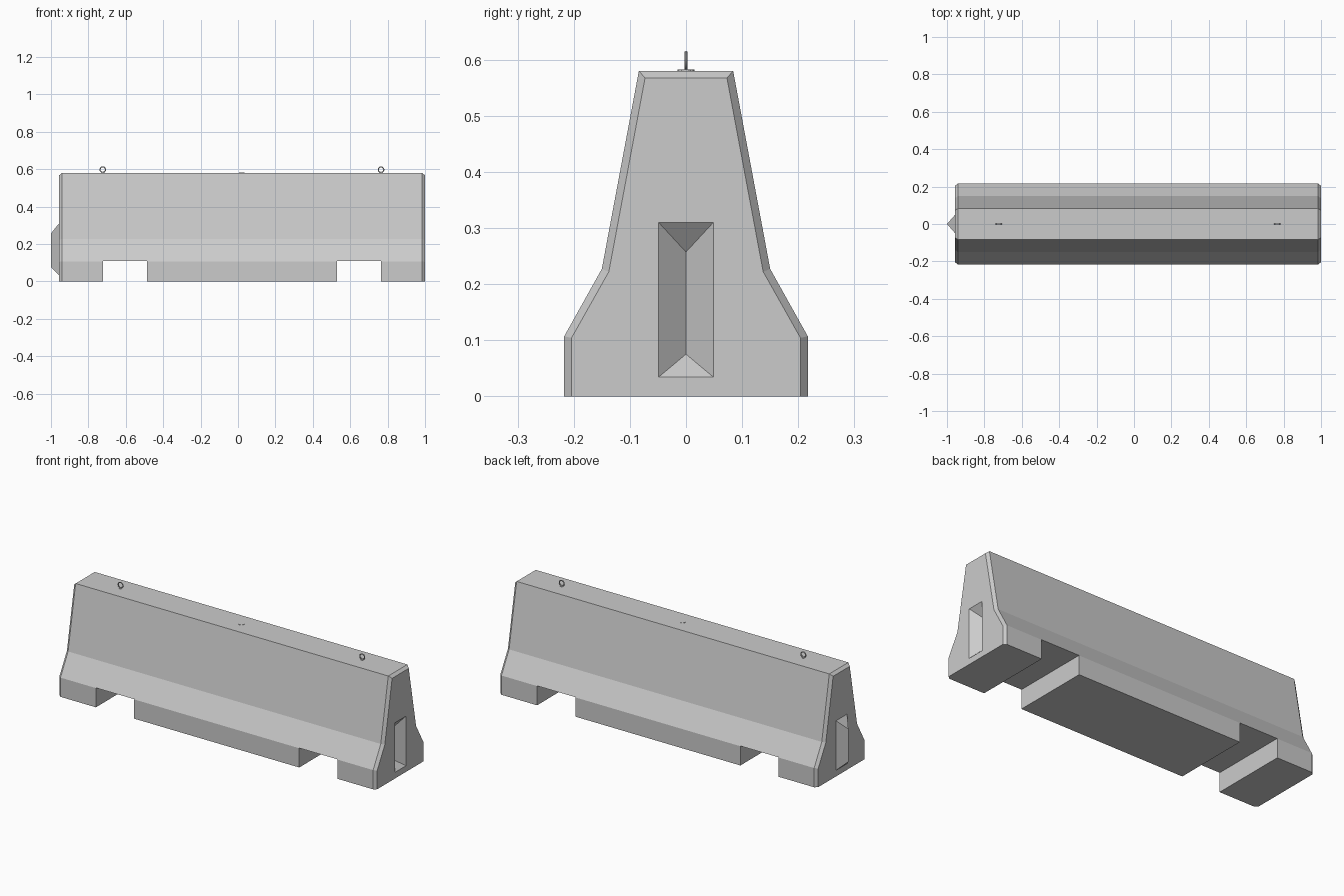
import bpy, bmesh, math

if "Cube" in bpy.data.objects:
    bpy.data.objects.remove(bpy.data.objects["Cube"])

CX = 0.021               # middle of the concrete body along x
X0, X1 = -0.957, 1.0     # end faces
CH = 0.016               # end chamfer


def loft(name, sections):
    """Skin a closed solid through (x, [(y, z), ...]) sections."""
    bm = bmesh.new()
    rings = [[bm.verts.new((x, y, z)) for y, z in pts] for x, pts in sections]
    n = len(rings[0])
    for a, b in zip(rings, rings[1:]):
        for i in range(n):
            j = (i + 1) % n
            bm.faces.new((a[i], a[j], b[j], b[i]))
    bm.faces.new(rings[0])
    bm.faces.new(rings[-1])
    bmesh.ops.remove_doubles(bm, verts=bm.verts, dist=1e-5)
    bmesh.ops.recalc_face_normals(bm, faces=bm.faces)
    me = bpy.data.meshes.new(name)
    bm.to_mesh(me)
    bm.free()
    ob = bpy.data.objects.new(name, me)
    bpy.context.collection.objects.link(ob)
    return ob


def mirrored(half):
    return half + [(-y, z) for y, z in reversed(half)]


def wedge(name, x_root, x_base, x_ridge):
    """Key shape: rectangular base tapering to a vertical ridge."""
    base = mirrored([(0.049, 0.034), (0.049, 0.31)])
    ridge = mirrored([(0.000001, 0.075), (0.000001, 0.257)])
    return loft(name, [(x_root, base), (x_base, base), (x_ridge, ridge)])


def cut(target, cutter):
    m = target.modifiers.new(cutter.name, 'BOOLEAN')
    m.operation = 'DIFFERENCE'
    m.solver = 'EXACT'
    m.object = cutter
    cutter.hide_render = True
    cutter.hide_viewport = True
    cutter.display_type = 'WIRE'


# Barrier body with chamfered ends
full = mirrored([(0.217, 0), (0.217, 0.107), (0.15, 0.227), (0.084, 0.58)])
inset = mirrored([(0.204, 0), (0.204, 0.104), (0.1375, 0.222), (0.073, 0.567)])
body = loft("barrier_body", [(X0, inset), (X0 + CH, full), (X1 - CH, full), (X1, inset)])

# Forklift slots through the base
for side, label in ((-1, "left"), (1, "right")):
    xs = sorted((CX + side * 0.508, CX + side * 0.744))
    box = mirrored([(0.4, -0.1), (0.4, 0.108)])
    cut(body, loft("slot_cutter_" + label, [(x, box) for x in xs]))

# Interlocking groove at the right end, tongue at the left end
cut(body, wedge("groove_cutter", X1 + 0.02, X1, X1 - 0.043))
wedge("end_tongue", X0 + 0.01, X0, -1.0)

# Lifting eyes with small foot plates
for side, label in ((-1, "left"), (1, "right")):
    x = CX + side * 0.744
    bpy.ops.mesh.primitive_torus_add(
        major_segments=12, minor_segments=8, major_radius=0.0148, minor_radius=0.003,
        location=(x, 0, 0.5975), rotation=(math.pi / 2, 0, 0))
    bpy.context.object.name = "lifting_eye_" + label
    bpy.ops.object.shade_smooth_by_angle()
    bpy.ops.mesh.primitive_cylinder_add(
        vertices=12, radius=0.008, depth=0.004, location=(x, 0, 0.58))
    bpy.context.object.name = "eye_foot_" + label

# Round cap in the middle of the top
bpy.ops.mesh.primitive_cylinder_add(
    vertices=16, radius=0.015, depth=0.006, location=(CX, 0, 0.579))
bpy.context.object.name = "top_cap"
